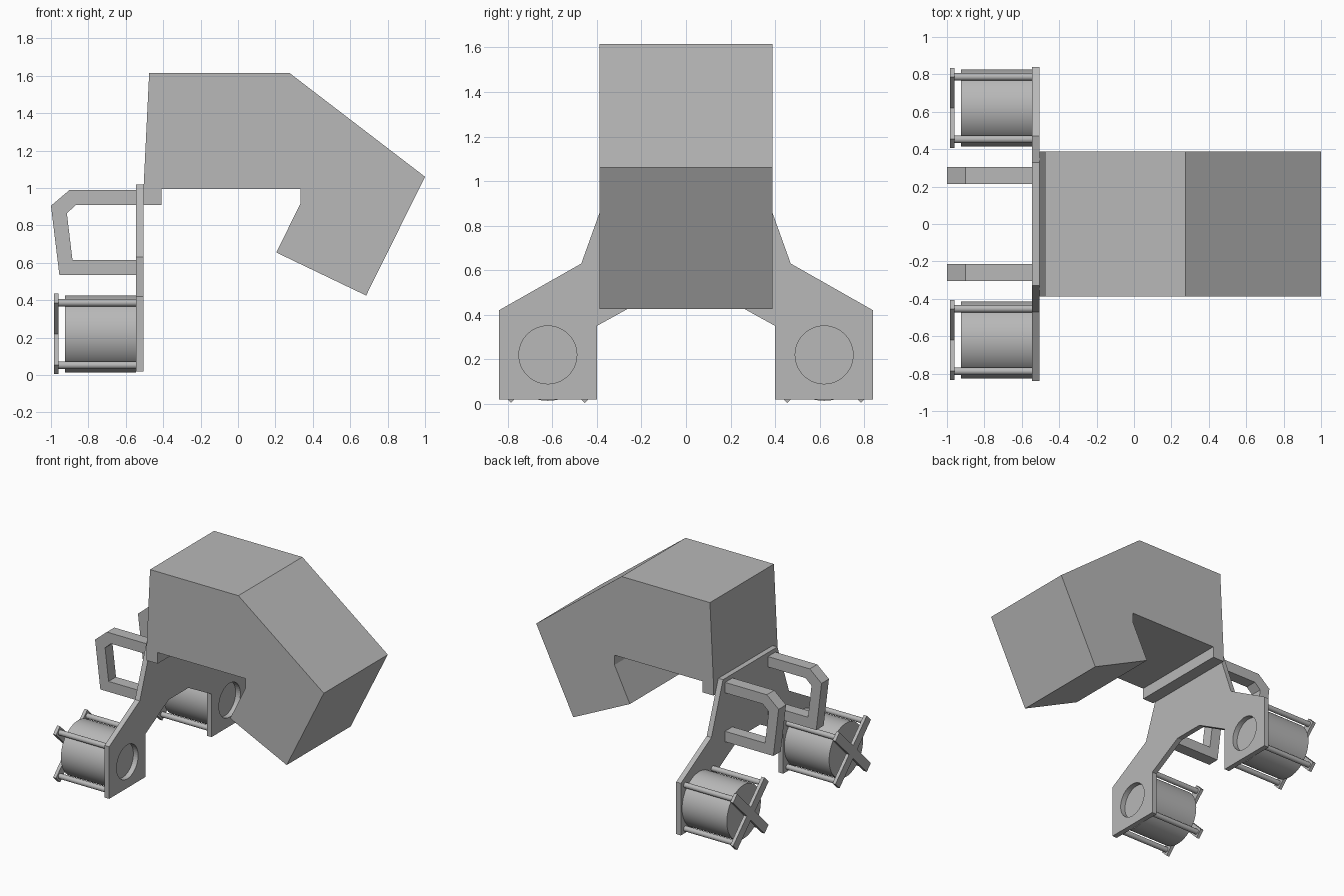
import bpy, bmesh
from math import cos, sin, pi, radians, sqrt
from mathutils import Matrix

cube = bpy.data.objects.get("Cube")
if cube:
    bpy.data.objects.remove(cube, do_unlink=True)

grey = bpy.data.materials.new("plain_grey")
grey.use_nodes = True
COLOR = (0.48, 0.48, 0.48, 1)
grey.diffuse_color = COLOR
grey.node_tree.nodes["Principled BSDF"].inputs["Base Color"].default_value = COLOR

# Local profile axes mapped onto the world
SIDE = Matrix(((0, 0, 1, 0), (1, 0, 0, 0), (0, 1, 0, 0), (0, 0, 0, 1)))   # outline in y, z
FRONT = Matrix(((1, 0, 0, 0), (0, 0, -1, 0), (0, 1, 0, 0), (0, 0, 0, 1)))  # outline in x, z


def profile(name, loops, plane, low, high):
    """Extrude an outline (first loop) with holes (other loops) from low to high."""
    curve = bpy.data.curves.new(name, 'CURVE')
    curve.dimensions = '2D'
    curve.fill_mode = 'BOTH'
    curve.extrude = (high - low) / 2
    for loop in loops:
        spline = curve.splines.new('POLY')
        spline.points.add(len(loop) - 1)
        for point, (a, b) in zip(spline.points, loop):
            point.co = (a, b, 0, 1)
        spline.use_cyclic_u = True
    temp = bpy.data.objects.new(name + "_outline", curve)
    bpy.context.collection.objects.link(temp)
    bpy.context.view_layer.update()
    mesh = bpy.data.meshes.new_from_object(temp.evaluated_get(bpy.context.evaluated_depsgraph_get()))
    bpy.data.objects.remove(temp, do_unlink=True)
    bm = bmesh.new()
    bm.from_mesh(mesh)
    bmesh.ops.remove_doubles(bm, verts=bm.verts, dist=1e-5)
    offset = Matrix.Translation((0, 0, (low + high) / 2))
    bmesh.ops.transform(bm, matrix=plane @ offset, verts=bm.verts)
    bmesh.ops.recalc_face_normals(bm, faces=bm.faces)
    for face in bm.faces:
        face.smooth = False
    bm.to_mesh(mesh)
    bm.free()
    mesh.materials.clear()
    mesh.materials.append(grey)
    obj = bpy.data.objects.new(name, mesh)
    bpy.context.collection.objects.link(obj)
    return obj


def rod(name, x0, x1, y, z, radius, sides):
    """Smooth cylinder lying along x."""
    bpy.ops.mesh.primitive_cylinder_add(vertices=sides, radius=radius, depth=x1 - x0,
                                        location=((x0 + x1) / 2, y, z), rotation=(0, pi / 2, 0))
    obj = bpy.context.object
    obj.name = name
    obj.data.materials.append(grey)
    bpy.ops.object.shade_smooth_by_angle(angle=radians(35))


def circle(y, z, r, n=48):
    return [(y + r * cos(2 * pi * i / n), z + r * sin(2 * pi * i / n)) for i in range(n)]


PLATE_BACK, PLATE_FRONT = -0.545, -0.505
WHEEL_Y, WHEEL_Z = 0.62, 0.22

# Solid bent hood with a lip under its plate end
profile("hood", [[(-0.475, 1.615), (0.275, 1.615), (1.0, 1.06), (0.685, 0.425),
                  (0.205, 0.655), (0.335, 0.92), (0.335, 0.995), (-0.41, 0.995),
                  (-0.41, 0.91), (PLATE_FRONT, 0.91), (PLATE_FRONT, 1.0)]],
        FRONT, -0.388, 0.388)

# Mounting plate with two legs and round openings
half = [(0.33, 1.02), (0.47, 0.63), (0.84, 0.42), (0.84, 0.02), (0.40, 0.02),
        (0.40, 0.35), (0.12, 0.505)]
outline = half + [(-y, z) for y, z in reversed(half)]
holes = [circle(s * WHEEL_Y, WHEEL_Z, 0.13) for s in (-1, 1)]
profile("mounting_plate", [outline] + holes, SIDE, PLATE_BACK, PLATE_FRONT)

# Cross outline for the end brackets, arms on the diagonals
LENGTH, WIDTH = 0.269, 0.035
arm = [(LENGTH, -WIDTH), (LENGTH, WIDTH), (WIDTH, WIDTH)]
cross = []
for k in range(4):
    a = pi / 4 + k * pi / 2
    cross += [(u * cos(a) - v * sin(a), u * sin(a) + v * cos(a)) for u, v in arm]

for side, s in (("right", -1), ("left", 1)):
    y = s * WHEEL_Y
    # Drum, its four tie rods and the end cross
    rod(side + "_drum", -0.925, PLATE_BACK, y, WHEEL_Z, 0.206, 64)
    for i, (dy, dz) in enumerate([(-1, -1), (-1, 1), (1, -1), (1, 1)]):
        rod(f"{side}_tie_rod_{i + 1}", -0.962, PLATE_BACK,
            y + dy * 0.167, WHEEL_Z + dz * 0.167, 0.02, 24)
    profile(side + "_end_cross", [[(y + a, WHEEL_Z + b) for a, b in cross]],
            SIDE, -0.985, -0.96)
    # Bent grab handle
    profile(side + "_handle", [[(PLATE_BACK, 0.99), (-0.90, 0.99), (-1.0, 0.905),
                                (-0.955, 0.535), (PLATE_BACK, 0.535), (PLATE_BACK, 0.615),
                                (-0.885, 0.615), (-0.915, 0.865), (-0.865, 0.91),
                                (PLATE_BACK, 0.91)]],
            FRONT, s * 0.26 - 0.045, s * 0.26 + 0.045)
